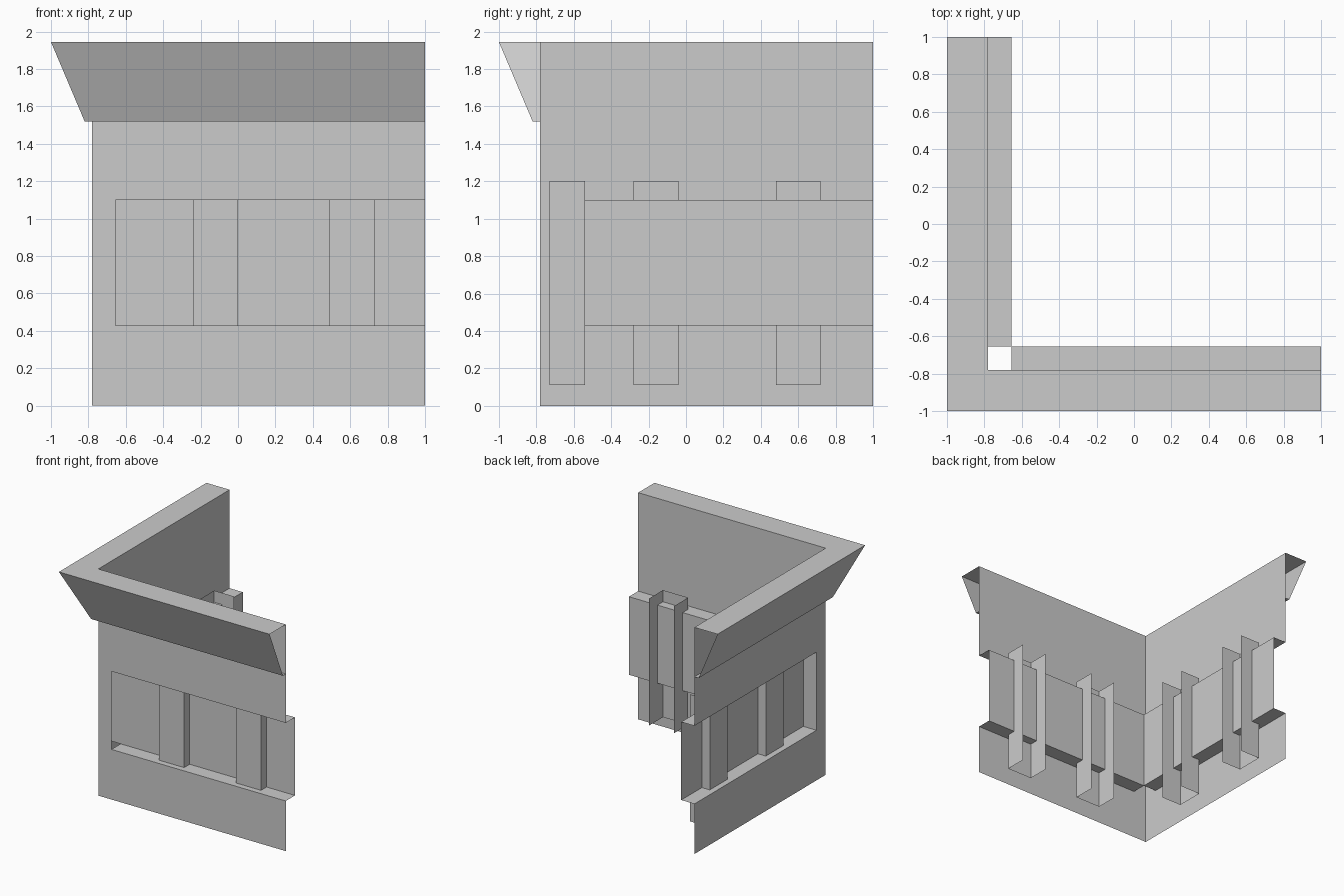
import bpy
import bmesh

cube = bpy.data.objects.get("Cube")
if cube:
    bpy.data.objects.remove(cube, do_unlink=True)

# Main levels
WALL, PANEL, END = -0.78, -0.655, 1.0
SILL, HEAD, TOP = 0.43, 1.10, 1.945

stone = bpy.data.materials.new("plain_grey")
stone.use_nodes = True
GREY = (0.6, 0.6, 0.6, 1)
stone.diffuse_color = GREY
stone.node_tree.nodes["Principled BSDF"].inputs["Base Color"].default_value = GREY


def make_object(name, quads, side):
    """Build quads given as (along, depth, height); the side wing swaps x and y."""
    bm = bmesh.new()
    for quad in quads:
        pts = [(d, a, z) if side else (a, d, z) for a, d, z in quad]
        if side:
            pts.reverse()
        bm.faces.new([bm.verts.new(p) for p in pts])
    bmesh.ops.remove_doubles(bm, verts=bm.verts, dist=0.0005)
    mesh = bpy.data.meshes.new(name)
    bm.to_mesh(mesh)
    bm.free()
    mesh.materials.append(stone)
    obj = bpy.data.objects.new(name, mesh)
    bpy.context.collection.objects.link(obj)


def sweep(profile, start=None, end=END):
    """Run a (depth, height) profile along a wing; no start gives a mitred corner."""
    quads = []
    for (d0, z0), (d1, z1) in zip(profile, profile[1:]):
        s0, s1 = (d0, d1) if start is None else (start, start)
        quads.append([(s0, d0, z0), (end, d0, z0), (end, d1, z1), (s1, d1, z1)])
    return quads


def channel(a0, a1, front=-0.73, back=-0.54, low=0.11, high=1.20):
    """Pilaster open at its back, top and bottom."""
    path = [(a0, back), (a0, front), (a1, front), (a1, back)]
    return [[(p[0], p[1], low), (q[0], q[1], low), (q[0], q[1], high), (p[0], p[1], high)]
            for p, q in zip(path, path[1:])]


wings = {
    "front": [(-0.24, 0.0), (0.49, 0.73)],
    "side": [(-0.28, -0.04), (0.48, 0.72)],
}
for wing, bays in wings.items():
    side = wing == "side"

    # Outer wall skin: base, frieze and corner post
    make_object(wing + "_base_wall", sweep([(WALL, 0), (WALL, SILL)]), side)
    make_object(wing + "_upper_wall", sweep([(WALL, HEAD), (WALL, TOP)]), side)
    make_object(wing + "_corner_post",
                sweep([(WALL, SILL), (WALL, HEAD)], WALL, PANEL), side)

    # Recess: sill, back panel and soffit
    make_object(wing + "_recess", sweep(
        [(WALL, SILL), (PANEL, SILL), (PANEL, HEAD), (WALL, HEAD)], PANEL), side)

    # Sloped cornice, mitred at the corner and open at the end
    make_object(wing + "_cornice", sweep(
        [(WALL, 1.52), (-0.82, 1.52), (-1.0, TOP), (WALL, TOP)]), side)

    # Pilasters
    for i, bay in enumerate(bays, 1):
        make_object(f"{wing}_pilaster_{i}", channel(*bay), side)

# Reveal closing the side recess at the corner
make_object("side_recess_reveal", [[
    (PANEL, WALL, SILL), (PANEL, PANEL, SILL),
    (PANEL, PANEL, HEAD), (PANEL, WALL, HEAD)]], True)
